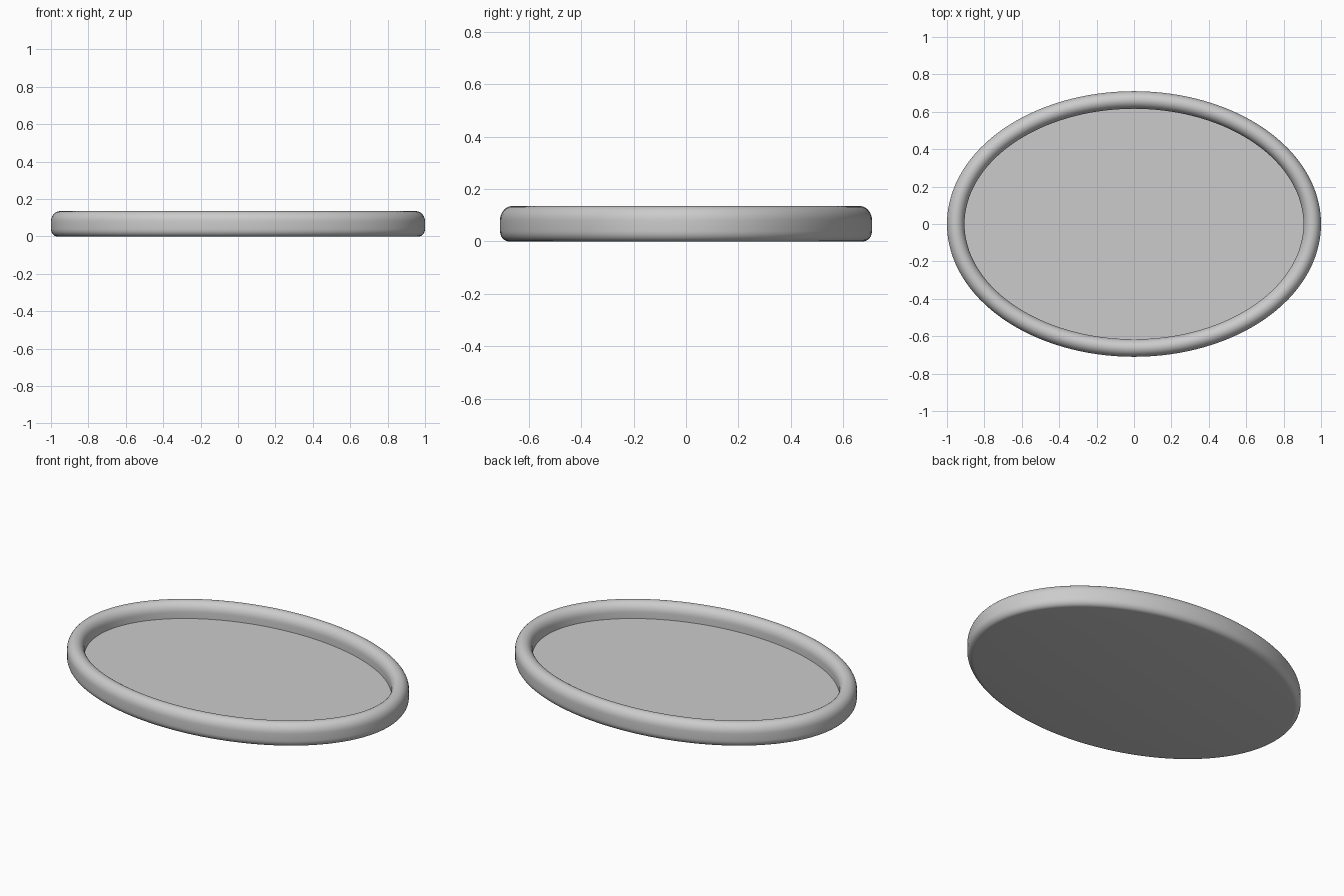
import bpy, bmesh, math

cube = bpy.data.objects.get("Cube")
if cube:
    bpy.data.objects.remove(cube)

SEGMENTS = 128
RIM_X, RIM_Y = 0.953, 0.663      # ellipse along the middle of the rim
HALF = 0.047                     # half the rim thickness
HEIGHT, FLOOR = 0.135, 0.045
FOOT = 0.033                     # rounding under the outer wall


def arc(cx, cz, rx, rz, start, end, steps):
    """Points of an elliptical arc, angles in degrees."""
    angles = [math.radians(start + (end - start) * i / steps) for i in range(steps + 1)]
    return [(cx + rx * math.cos(a), cz + rz * math.sin(a)) for a in angles]


def ring(bm, offset, z):
    """Ellipse moved sideways along its own normal."""
    verts = []
    for i in range(SEGMENTS):
        t = 2 * math.pi * i / SEGMENTS
        nx, ny = RIM_Y * math.cos(t), RIM_X * math.sin(t)
        n = math.hypot(nx, ny)
        verts.append(bm.verts.new((RIM_X * math.cos(t) + offset * nx / n,
                                   RIM_Y * math.sin(t) + offset * ny / n, z)))
    return verts


# Grey material
grey = bpy.data.materials.new("grey")
grey.use_nodes = True
colour = (0.6, 0.6, 0.6, 1)
grey.diffuse_color = colour
grey.node_tree.nodes["Principled BSDF"].inputs["Base Color"].default_value = colour

# Cross-section: rounded foot, outer wall, rounded lip, inner wall
profile = arc(HALF - FOOT, FOOT * 1.2, FOOT, FOOT * 1.2, -90, 0, 6)
profile += arc(0, HEIGHT - 0.055, HALF, 0.055, 0, 180, 16)
profile.append((-HALF, FLOOR))

# Oval tray: the section swept round, closed by the base and the sunken floor
bm = bmesh.new()
rings = [ring(bm, offset, z) for offset, z in profile]
for low, high in zip(rings, rings[1:]):
    for i in range(SEGMENTS):
        j = (i + 1) % SEGMENTS
        bm.faces.new((low[i], low[j], high[j], high[i]))
bm.faces.new(rings[0][::-1])
bm.faces.new(rings[-1])
bmesh.ops.recalc_face_normals(bm, faces=bm.faces)

mesh = bpy.data.meshes.new("oval_tray")
bm.to_mesh(mesh)
bm.free()
mesh.materials.append(grey)
tray = bpy.data.objects.new("oval_tray", mesh)
bpy.context.collection.objects.link(tray)

bpy.context.view_layer.objects.active = tray
tray.select_set(True)
bpy.ops.object.shade_smooth_by_angle(angle=math.radians(35))
